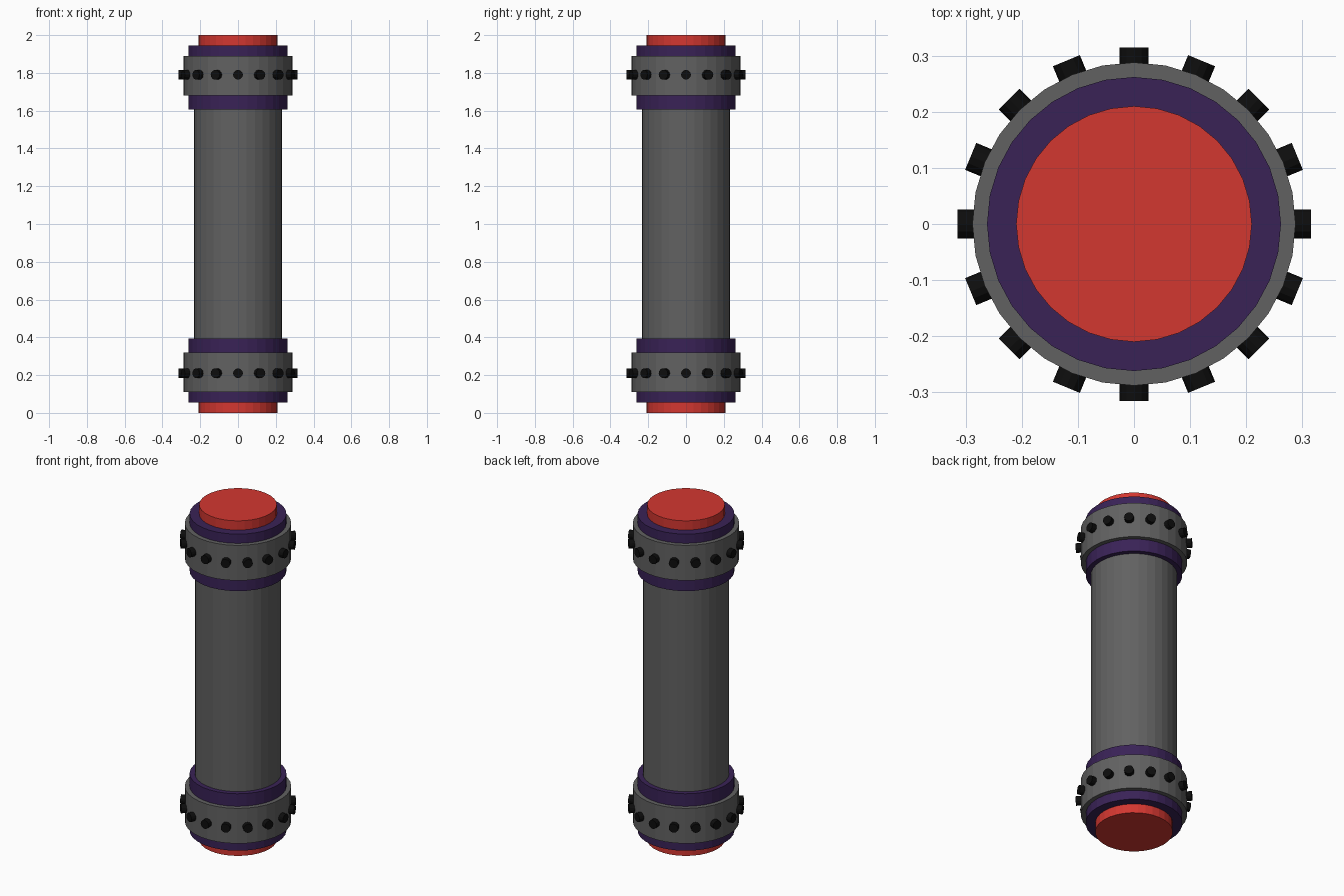
import bpy
from math import cos, sin, pi
from mathutils import Vector

cube = bpy.data.objects.get("Cube")
if cube:
    bpy.data.objects.remove(cube, do_unlink=True)


def material(name, rgb):
    mat = bpy.data.materials.new(name)
    mat.use_nodes = True
    mat.diffuse_color = (*rgb, 1)
    mat.node_tree.nodes["Principled BSDF"].inputs["Base Color"].default_value = (*rgb, 1)
    return mat


grey = material("grey metal", (0.12, 0.12, 0.12))
purple = material("dark purple", (0.041, 0.016, 0.094))
red = material("red", (0.65, 0.038, 0.03))
black = material("black", (0.004, 0.004, 0.004))


def cylinder(name, mat, radius, z_low, z_high, sides=32):
    bpy.ops.mesh.primitive_cylinder_add(
        vertices=sides, radius=radius, depth=z_high - z_low,
        location=(0, 0, (z_low + z_high) / 2))
    obj = bpy.context.object
    obj.name = name
    obj.data.materials.append(mat)
    return obj


def stud(name, angle, z):
    # Short round peg pointing outwards from the band
    direction = Vector((cos(angle), sin(angle), 0))
    bpy.ops.mesh.primitive_cylinder_add(
        vertices=12, radius=0.026, depth=0.06, location=direction * 0.285 + Vector((0, 0, z)),
        rotation=direction.to_track_quat('Z', 'Y').to_euler())
    obj = bpy.context.object
    obj.name = name
    obj.data.materials.append(black)


# Central shaft
cylinder("shaft", grey, 0.234, 0.3, 1.7)


# Matching end assemblies, mirrored about mid height
def end_cap(label, flip):
    def ring(part, mat, radius, low, high):
        z = sorted(2 - h if flip else h for h in (low, high))
        cylinder(f"{label}_{part}", mat, radius, *z)

    ring("end_plug", red, 0.21, 0, 0.2)
    ring("collar", purple, 0.262, 0.055, 0.395)
    ring("band", grey, 0.288, 0.11, 0.32)
    for i in range(16):
        stud(f"{label}_stud_{i + 1}", i * pi / 8, 1.79 if flip else 0.21)


end_cap("lower", False)
end_cap("upper", True)
